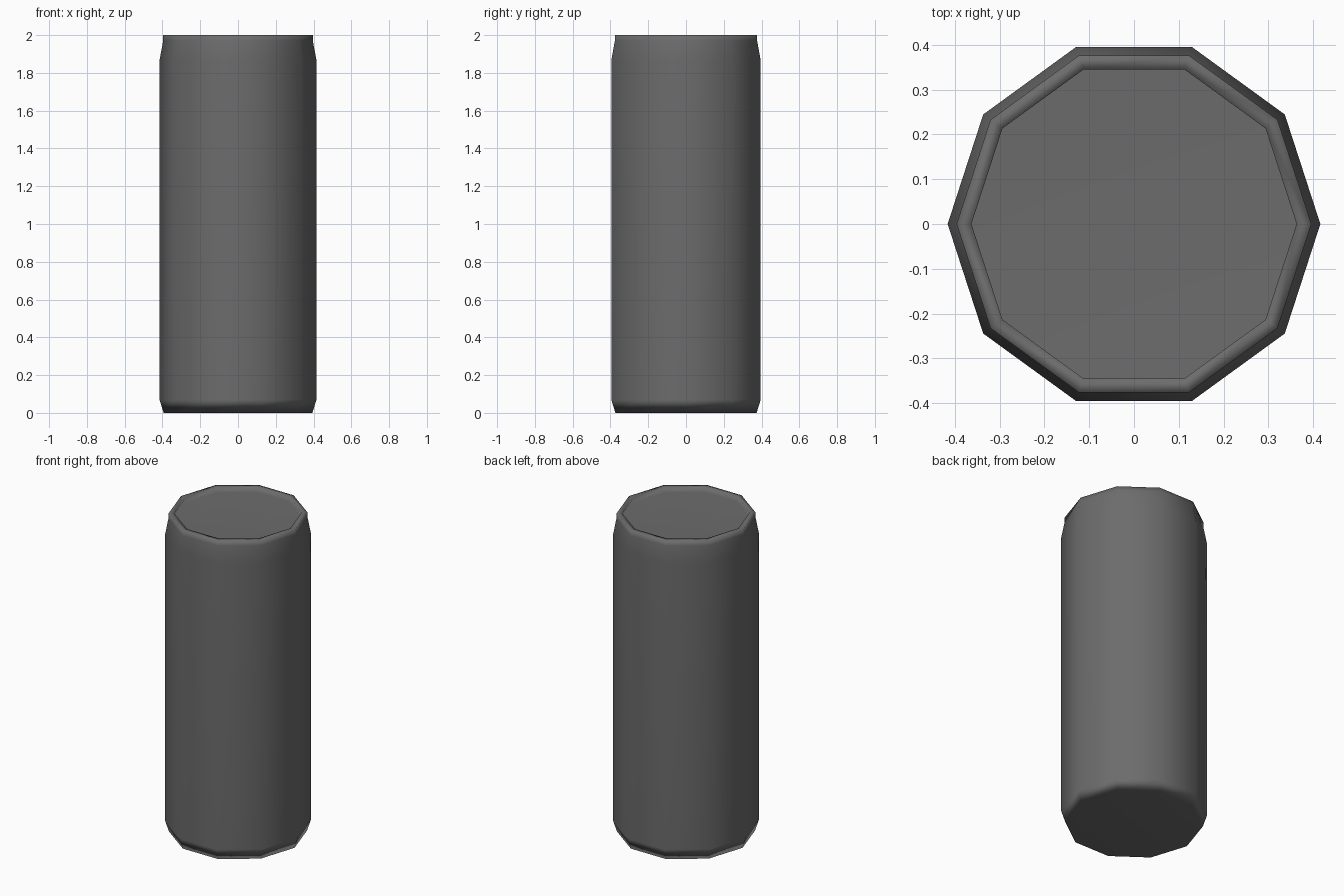
import bpy, bmesh, math

cube = bpy.data.objects.get("Cube")
if cube:
    bpy.data.objects.remove(cube, do_unlink=True)

SIDES = 10

# Single dark grey metal
grey = bpy.data.materials.new("dark_grey")
grey.use_nodes = True
colour = (0.15, 0.15, 0.15, 1)
grey.diffuse_color = colour
grey.node_tree.nodes["Principled BSDF"].inputs["Base Color"].default_value = colour

# Profile (radius, height): base, side, neck, rim, recessed lid
profile = [(0.393, 0), (0.416, 0.07), (0.416, 1.865), (0.396, 1.97),
           (0.396, 2), (0.363, 2), (0.363, 1.97)]

bm = bmesh.new()
rings = []
for radius, height in profile:
    angles = [math.tau * i / SIDES for i in range(SIDES)]
    rings.append([bm.verts.new((radius * math.cos(a), radius * math.sin(a), height))
                  for a in angles])

# Walls between neighbouring rings
for low, high in zip(rings, rings[1:]):
    for i in range(SIDES):
        j = (i + 1) % SIDES
        bm.faces.new((low[i], low[j], high[j], high[i]))

# Flat base and lid
bm.faces.new(rings[0][::-1])
bm.faces.new(rings[-1])

# Smooth body and base, crisp rim and lid
for face in bm.faces:
    face.smooth = True
for edge in bm.edges:
    if all(v.co.z > 1.9 for v in edge.verts):
        edge.smooth = edge.calc_face_angle() < math.radians(40)

mesh = bpy.data.meshes.new("can_body")
bm.to_mesh(mesh)
bm.free()
mesh.materials.append(grey)
can = bpy.data.objects.new("can_body", mesh)
bpy.context.collection.objects.link(can)

# Large faces lead the shading, so the base and sides look even
weighted = can.modifiers.new("weighted_normals", 'WEIGHTED_NORMAL')
weighted.keep_sharp = True
